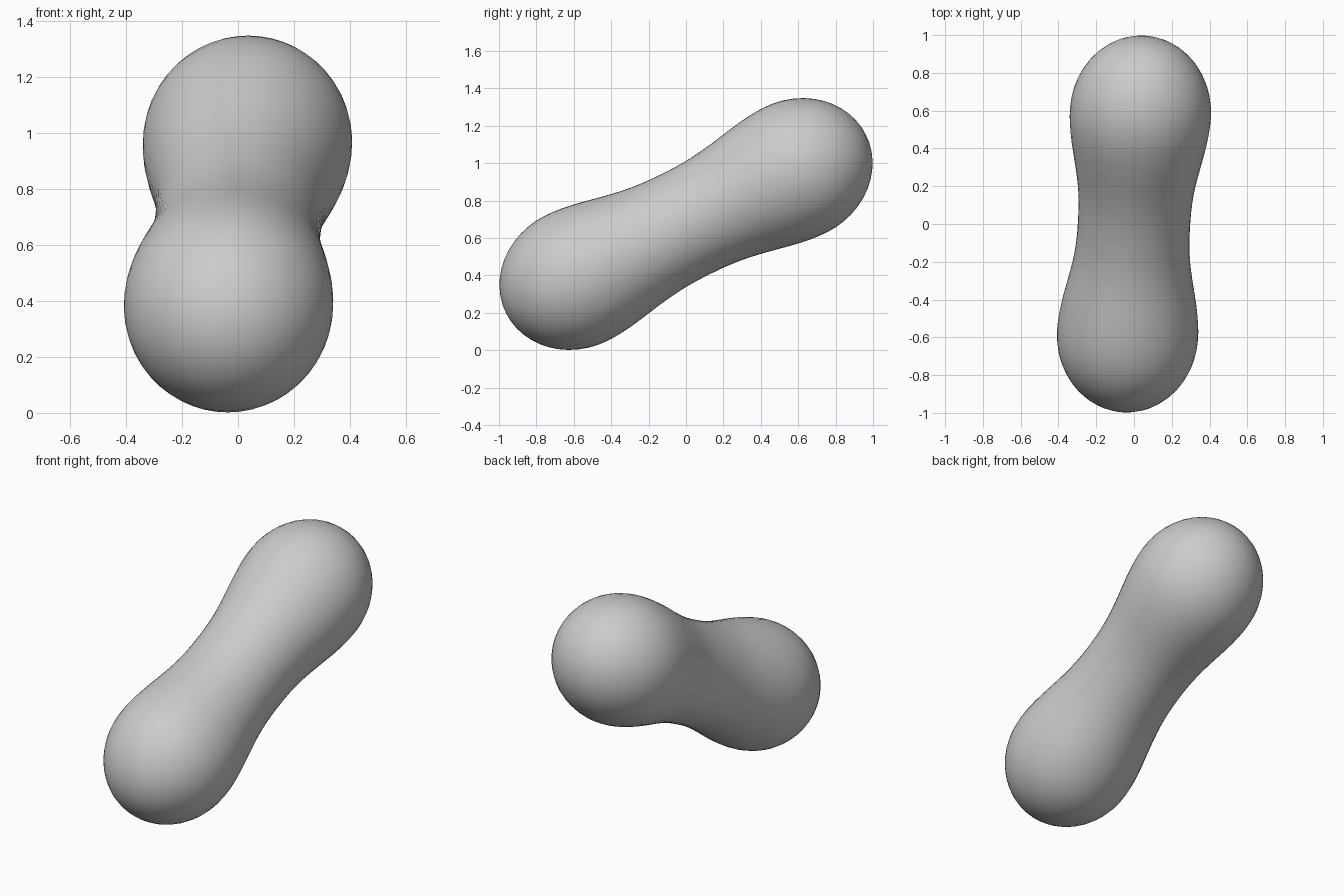
import bpy, bmesh, math
from mathutils import Vector, Matrix

cube = bpy.data.objects.get("Cube")
if cube:
    bpy.data.objects.remove(cube, do_unlink=True)

# Proportions, measured along the long axis from its middle
WAIST_R, BULB_R = 0.297, 0.374
BULB_POS, CAP_LEN = 0.655, 0.42
SEGMENTS = 48


def half_profile():
    """(distance along axis, radius) pairs from the waist to the tip."""
    points = []
    for i in range(14):                      # soft flare from waist to bulb
        t = i / 14
        blend = (1 - math.cos(math.pi * t ** 1.2)) / 2
        points.append((t * BULB_POS, WAIST_R + (BULB_R - WAIST_R) * blend))
    for i in range(13):                      # rounded cap
        a = math.pi / 2 * i / 12
        points.append((BULB_POS + CAP_LEN * math.sin(a), BULB_R * math.cos(a)))
    points[-1] = (BULB_POS + CAP_LEN, 0.0)
    return points


# Full profile: the second half mirrors the first
half = half_profile()
profile = [(-s, r) for s, r in reversed(half[1:])] + half

# Revolve the profile into a closed body
bm = bmesh.new()
verts = [bm.verts.new((r, 0, s)) for s, r in profile]
edges = [bm.edges.new(pair) for pair in zip(verts, verts[1:])]
bmesh.ops.spin(bm, geom=verts + edges, cent=(0, 0, 0), axis=(0, 0, 1),
               angle=math.tau, steps=SEGMENTS, use_merge=False)
bmesh.ops.remove_doubles(bm, verts=bm.verts, dist=0.0005)
bmesh.ops.recalc_face_normals(bm, faces=bm.faces)

# Lean the long axis up toward the back and slightly to the left
tilt = math.radians(26.3)
axis = Vector((0.052, math.cos(tilt), math.sin(tilt)))
rotation = axis.to_track_quat('Z', 'Y').to_matrix().to_4x4()
bm.transform(Matrix.Translation((0, 0, 0.675)) @ rotation)

mesh = bpy.data.meshes.new("peanut_body")
bm.to_mesh(mesh)
bm.free()
body = bpy.data.objects.new("peanut_body", mesh)
bpy.context.collection.objects.link(body)
for face in mesh.polygons:
    face.use_smooth = True

# Plain grey material
grey = bpy.data.materials.new("light_grey")
grey.use_nodes = True
colour = (0.6, 0.6, 0.6, 1)
grey.diffuse_color = colour
grey.node_tree.nodes["Principled BSDF"].inputs["Base Color"].default_value = colour
mesh.materials.append(grey)
